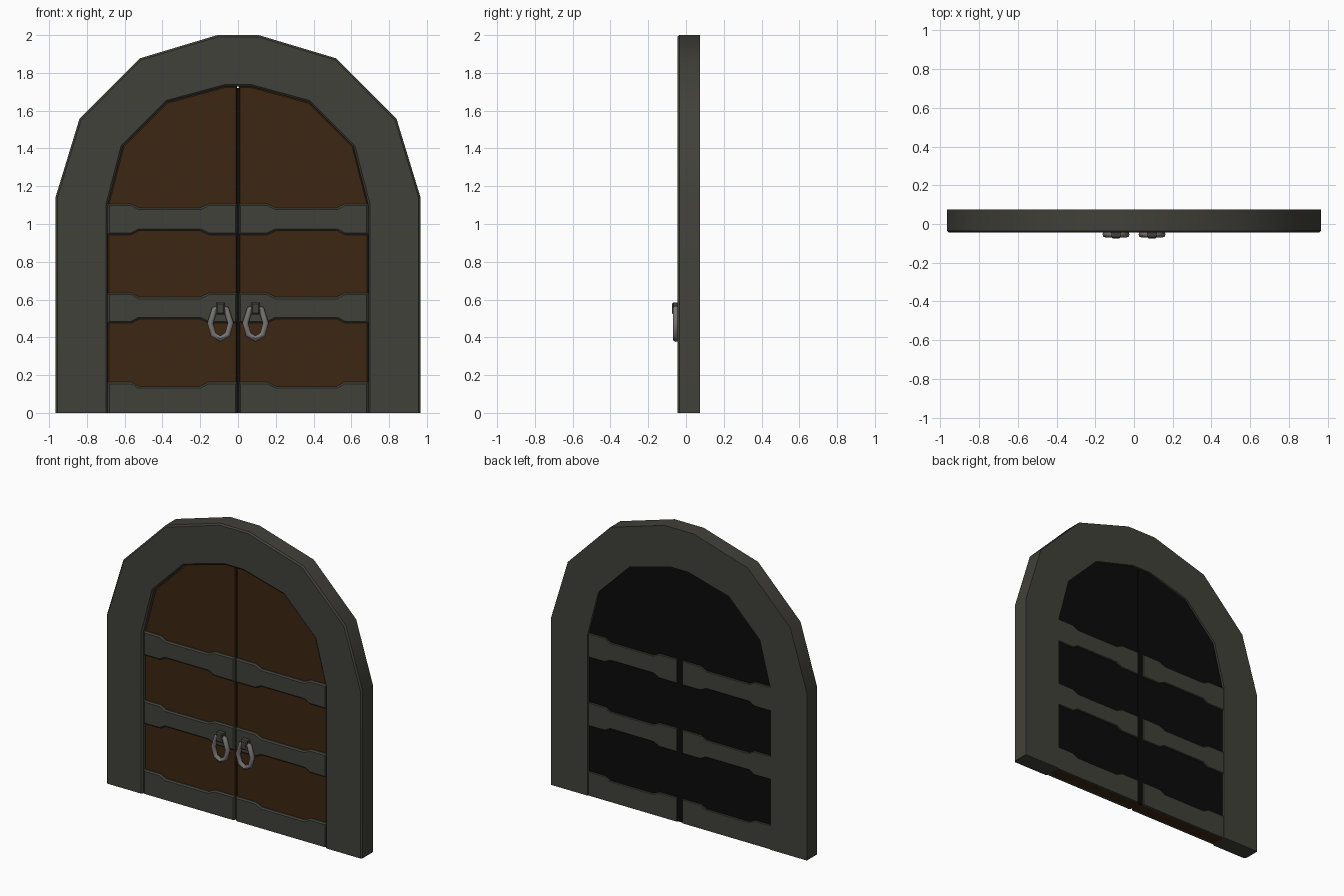
import bpy, bmesh, math
from mathutils import Vector

if "Cube" in bpy.data.objects:
    bpy.data.objects.remove(bpy.data.objects["Cube"])


def material(name, rgb):
    m = bpy.data.materials.new(name)
    m.diffuse_color = (*rgb, 1)
    m.use_nodes = True
    m.node_tree.nodes["Principled BSDF"].inputs["Base Color"].default_value = m.diffuse_color
    return m


STONE = material("dark stone", (0.053, 0.052, 0.042))
WOOD = material("brown wood", (0.045, 0.020, 0.006))
BLACK = material("black backing", (0.003, 0.003, 0.003))
METAL = material("ring metal", (0.19, 0.175, 0.175))


def finish(bm, name, mats, smooth=None):
    bmesh.ops.recalc_face_normals(bm, faces=bm.faces)
    me = bpy.data.meshes.new(name)
    bm.to_mesh(me)
    bm.free()
    ob = bpy.data.objects.new(name, me)
    bpy.context.collection.objects.link(ob)
    for m in mats:
        me.materials.append(m)
    if smooth:
        bpy.ops.object.select_all(action='DESELECT')
        ob.select_set(True)
        bpy.context.view_layer.objects.active = ob
        bpy.ops.object.shade_smooth_by_angle(angle=math.radians(smooth))
    return ob


def prism(name, pts, y0, y1, mats, bevel=0, smooth=None):
    """Extrude an x-z outline from y0 to y1; chamfer the rim of the y0 side."""
    bm = bmesh.new()
    face = bm.faces.new([bm.verts.new((x, y0, z)) for x, z in pts])
    ext = bmesh.ops.extrude_face_region(bm, geom=[face], use_keep_orig=True)
    for v in ext["geom"]:
        if isinstance(v, bmesh.types.BMVert):
            v.co.y = y1
    bmesh.ops.recalc_face_normals(bm, faces=bm.faces)
    if bevel:
        rim = [e for e in bm.edges
               if all(abs(v.co.y - y0) < 1e-5 for v in e.verts)
               and not all(v.co.z < 1e-5 for v in e.verts)]
        bmesh.ops.bevel(bm, geom=rim, offset=bevel, segments=1, affect='EDGES')
    bmesh.ops.recalc_face_normals(bm, faces=bm.faces)
    if len(mats) > 1:  # second colour on the back side
        for f in bm.faces:
            f.material_index = 1 if f.normal.y > 0.5 else 0
    return finish(bm, name, mats, smooth)


# Right half outlines, from the floor up to the crown
OUTER = [(0.965, 0), (0.965, 1.145), (0.84, 1.555), (0.52, 1.877), (0.11, 2.0)]
INNER = [(0.69, 0), (0.69, 1.10), (0.61, 1.41), (0.375, 1.645), (0.07, 1.728)]


def arch(half):
    return half + [(-x, z) for x, z in reversed(half)]


# Arched stone frame
prism("arch_frame", arch(OUTER) + arch(INNER)[::-1], -0.045, 0.075,
      [STONE], bevel=0.01, smooth=35)

# Dark strip behind the gap between the doors
prism("gap_backing", [(-0.02, 0), (0.02, 0), (0.02, 1.72), (-0.02, 1.72)],
      0.05, 0.062, [BLACK])


def strap_outline(s, gap, lo, hi, floor):
    """Strap that is wide at both ends and at the middle of the double door."""
    n = 0.022
    xs = [(gap, 0), (0.155, 0), (0.2, n), (0.525, n), (0.565, 0), (0.69, 0)]
    top = [(s * x, hi - d) for x, d in xs]
    if floor:
        low = [(s * gap, 0), (s * 0.69, 0)]
    else:
        low = [(s * x, lo + d) for x, d in xs]
    return low + top[::-1]


def ring(name, cx, y, path, r, sides):
    """Closed tube along an x-z path."""
    bm = bmesh.new()
    n = len(path)
    loops = []
    for i, (x, z) in enumerate(path):
        a, b = path[i - 1], path[(i + 1) % n]
        t = Vector((b[0] - a[0], 0, b[1] - a[1])).normalized()
        side = Vector((t.z, 0, -t.x))
        c = Vector((cx + x, y, z))
        loops.append([bm.verts.new(
            c + side * r * math.cos(k * math.tau / sides)
            + Vector((0, 1, 0)) * r * math.sin(k * math.tau / sides))
            for k in range(sides)])
    for i in range(n):
        p, q = loops[i], loops[(i + 1) % n]
        for k in range(sides):
            j = (k + 1) % sides
            bm.faces.new((p[k], p[j], q[j], q[k]))
    return finish(bm, name, [METAL], 50)


STRAPS = {"lower": (0, 0.163), "middle": (0.475, 0.635), "upper": (0.943, 1.107)}
RING = [(0, 0.56), (-0.03, 0.55), (-0.054, 0.475), (-0.038, 0.415), (0, 0.392),
        (0.038, 0.415), (0.054, 0.475), (0.03, 0.55)]

for s, side in ((-1, "left"), (1, "right")):
    # Wooden door leaf with black back
    leaf = [(s * 0.004, 0)] + [(s * x, z) for x, z in INNER] + [(s * 0.004, 1.728)]
    prism(side + "_door", leaf, -0.02, 0.06, [WOOD, BLACK], bevel=0.006)
    # Straps on both sides of the leaf
    for label, (lo, hi) in STRAPS.items():
        prism(f"{side}_{label}_front_strap",
              strap_outline(s, 0.004, lo, hi, lo == 0), -0.036, -0.015, [STONE], bevel=0.009)
        prism(f"{side}_{label}_back_strap",
              strap_outline(s, 0.02, lo, hi, lo == 0), 0.07, 0.055, [STONE], bevel=0.004)
    # Ring handle and its mount
    cx = s * 0.093
    ring(side + "_ring_handle", cx, -0.054, RING, 0.016, 8)
    prism(side + "_handle_mount",
          [(cx - 0.024, 0.52), (cx + 0.024, 0.52), (cx + 0.024, 0.585), (cx - 0.024, 0.585)],
          -0.075, -0.03, [STONE], bevel=0.008)
